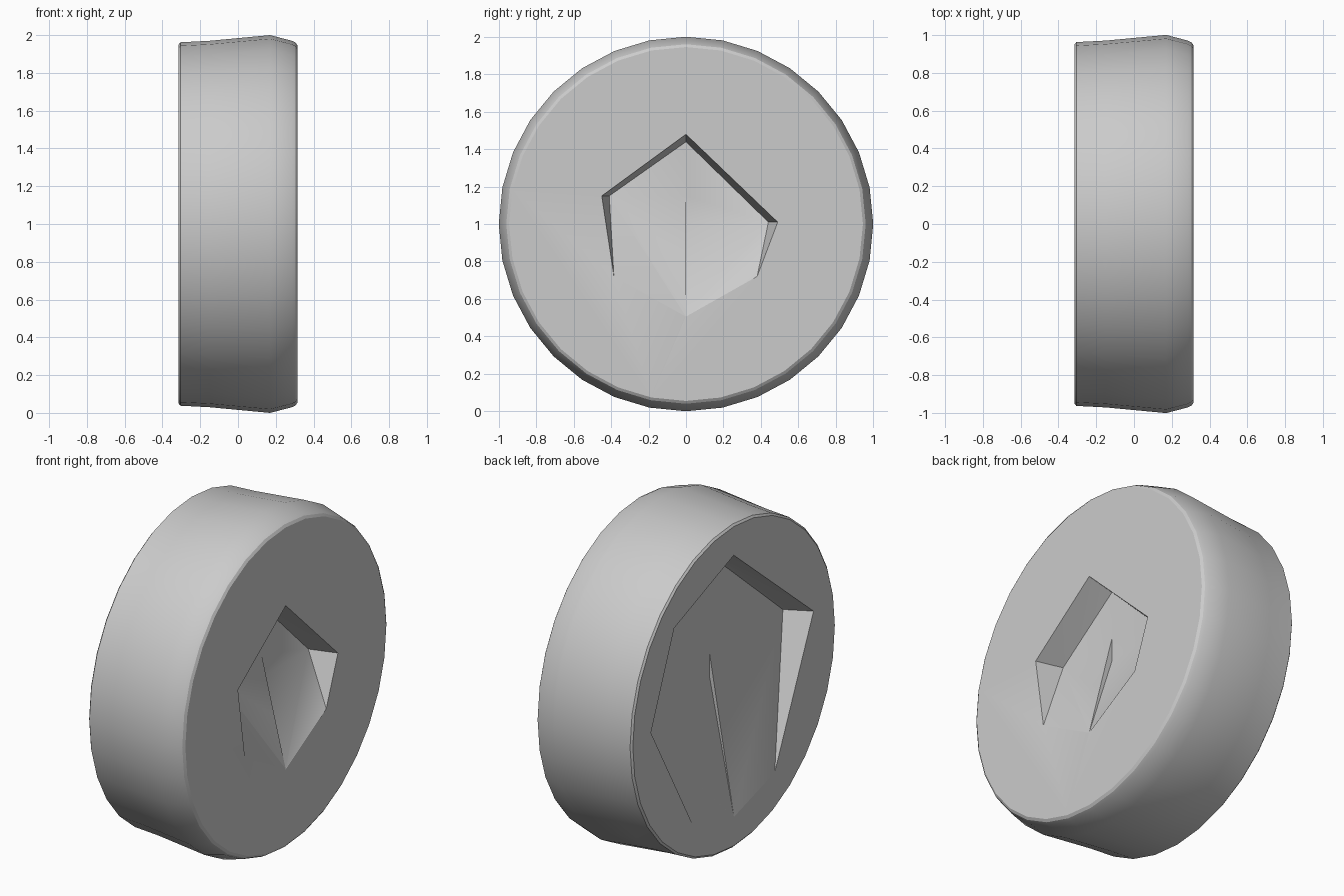
import bpy, bmesh, math

cube = bpy.data.objects.get("Cube")
if cube:
    bpy.data.objects.remove(cube, do_unlink=True)

SIDES = 32
HALF = 0.315    # half the thickness
DEPTH = 0.16    # depth of the recess floors

grey = bpy.data.materials.new("plain_grey")
grey.use_nodes = True
colour = (0.6, 0.6, 0.6, 1)
grey.diffuse_color = colour
grey.node_tree.nodes["Principled BSDF"].inputs["Base Color"].default_value = colour


def make_object(name, bm):
    bmesh.ops.recalc_face_normals(bm, faces=bm.faces[:])
    mesh = bpy.data.meshes.new(name)
    bm.to_mesh(mesh)
    bm.free()
    mesh.materials.append(grey)
    obj = bpy.data.objects.new(name, mesh)
    bpy.context.collection.objects.link(obj)
    return obj


# Tapered disc with a slight ridge, turned around the x axis
profile = [(-HALF, 0.95), (-0.305, 0.962), (-0.15, 0.97), (0.17, 1.0),
           (0.285, 0.97), (0.305, 0.96), (HALF, 0.945)]
bm = bmesh.new()
rings = []
for x, r in profile:
    angles = [2 * math.pi * i / SIDES for i in range(SIDES)]
    rings.append([bm.verts.new((x, r * math.sin(a), 1 + r * math.cos(a))) for a in angles])
for a, b in zip(rings, rings[1:]):
    for i in range(SIDES):
        j = (i + 1) % SIDES
        bm.faces.new((a[i], a[j], b[j], b[i]))
bm.faces.new(rings[0])
bm.faces.new(rings[-1])
disc = make_object("disc", bm)


# Each recess half has an outline on the face and a smaller floor above a ramp
def cut_half(name, side, rim, floor):
    bm = bmesh.new()
    for y, z in rim:
        for x in (HALF, HALF + 0.05):
            bm.verts.new((side * x, y, z))
    for y, z in floor:
        bm.verts.new((side * (HALF - DEPTH), y, z))
    hull = bmesh.ops.convex_hull(bm, input=bm.verts[:])
    loose = [v for v in bm.verts if not v.link_faces]
    bmesh.ops.delete(bm, geom=loose, context='VERTS')
    cutter = make_object(name, bm)
    cutter.hide_render = True
    cut = disc.modifiers.new(name, 'BOOLEAN')
    cut.operation = 'DIFFERENCE'
    cut.solver = 'EXACT'
    cut.object = cutter
    return cutter


E = 0.001   # the halves overlap a little at the middle
cutters = [
    cut_half("left_recess_front_half", 1,
             [(E, 1.48), (-0.45, 1.15), (-0.385, 0.72), (E, 0.505)],
             [(E, 1.44), (-0.41, 1.15), (-0.385, 1.15), (E, 1.15)]),
    cut_half("left_recess_back_half", 1,
             [(-E, 1.48), (0.49, 1.01), (0.38, 0.72), (-E, 0.505)],
             [(-E, 1.44), (0.44, 1.01), (0.38, 1.01), (-E, 1.01)]),
    cut_half("right_recess_front_half", -1,
             [(E, 1.78), (-0.75, 1.16), (-0.385, 0.34), (E, 0.22)],
             [(E, 1.74), (-0.69, 1.15), (-0.385, 1.15), (E, 1.15)]),
    cut_half("right_recess_back_half", -1,
             [(-E, 1.78), (0.56, 1.56), (0.78, 1.02), (0.385, 0.32), (-E, 0.22)],
             [(-E, 1.74), (0.53, 1.53), (0.73, 1.01), (0.385, 1.01), (-E, 1.01)]),
]

# Apply the cuts and remove the cutters
bpy.ops.object.select_all(action='DESELECT')
bpy.context.view_layer.objects.active = disc
disc.select_set(True)
for cut in disc.modifiers[:]:
    bpy.ops.object.modifier_apply(modifier=cut.name)
for cutter in cutters:
    bpy.data.objects.remove(cutter, do_unlink=True)
bpy.ops.object.shade_smooth_by_angle(angle=math.radians(28))
